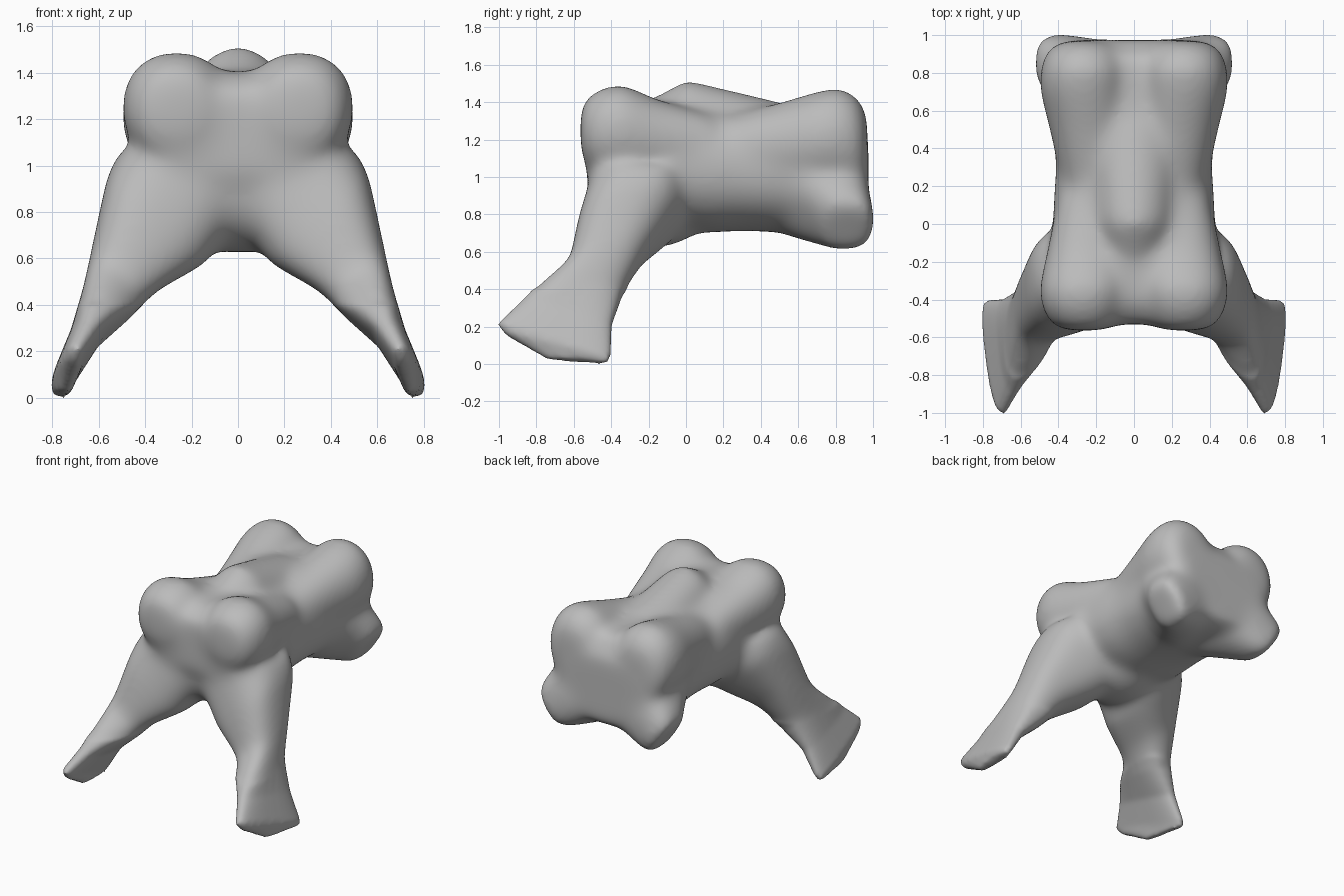
import bpy, bmesh, math
from mathutils import Vector, Matrix

cube = bpy.data.objects.get("Cube")
if cube:
    bpy.data.objects.remove(cube, do_unlink=True)

grey = bpy.data.materials.new("bone grey")
grey.use_nodes = True
grey.diffuse_color = (0.5, 0.5, 0.5, 1)
grey.node_tree.nodes["Principled BSDF"].inputs["Base Color"].default_value = grey.diffuse_color

SIDES = 32
bm = bmesh.new()


def loft(sections, power, mirror=1):
    """Skin superellipse rings given as (centre, half axis, half axis)."""
    rings = []
    for c, a, b in sections:
        ring = []
        for i in range(SIDES):
            t = 2 * math.pi * i / SIDES
            u, v = [math.copysign(abs(f) ** power, f) for f in (math.cos(t), math.sin(t))]
            p = Vector(c) + u * Vector(a) + v * Vector(b)
            p.x *= mirror
            ring.append(bm.verts.new(p))
        rings.append(ring)
    faces = [bm.faces.new(rings[0]), bm.faces.new(rings[-1][::-1])]
    for r, s in zip(rings, rings[1:]):
        for i in range(SIDES):
            j = (i + 1) % SIDES
            faces.append(bm.faces.new((r[i], s[i], s[j], r[j])))
    bmesh.ops.recalc_face_normals(bm, faces=faces)


def upright(stations, power, mirror=1):
    """Loft along y from (x, y, half width, bottom, top)."""
    loft([((x, y, (lo + hi) / 2), (w, 0, 0), (0, 0, (hi - lo) / 2))
          for x, y, w, lo, hi in stations], power, mirror)


# Trunk
upright([(0, -0.53, 0.34, 0.95, 1.32), (0, -0.42, 0.4, 0.85, 1.4), (0, -0.2, 0.43, 0.75, 1.41),
         (0, 0.1, 0.43, 0.7, 1.39), (0, 0.3, 0.415, 0.71, 1.37), (0, 0.6, 0.43, 0.7, 1.37),
         (0, 0.88, 0.4, 0.7, 1.36), (0, 0.975, 0.33, 0.74, 1.22)], 0.9)

# Low ridge along the back
upright([(0, -0.24, 0.12, 1.2, 1.39), (0, 0, 0.19, 1.2, 1.525), (0, 0.55, 0.2, 1.2, 1.39)], 1.15)

# Rounded underside where the legs meet
bmesh.ops.create_icosphere(bm, subdivisions=4, radius=1, matrix=Matrix.Translation(
    (0, -0.17, 0.91)) @ Matrix.Diagonal((0.32, 0.33, 0.29, 1)))

for side in (1, -1):
    # Upper front lobes, fading back into the trunk
    upright([(0.26, -0.565, 0.11, 1.14, 1.37), (0.265, -0.535, 0.175, 1.05, 1.425),
             (0.27, -0.45, 0.22, 1.02, 1.48), (0.265, -0.34, 0.24, 1.01, 1.5),
             (0.25, -0.15, 0.215, 1, 1.415), (0.22, 0.15, 0.18, 1, 1.33)], 0.9, side)
    # Upper rear lobes, fading forward
    upright([(0.2, 0.2, 0.18, 0.95, 1.32), (0.24, 0.5, 0.21, 0.95, 1.4),
             (0.265, 0.7, 0.235, 0.95, 1.46), (0.265, 0.82, 0.235, 0.95, 1.485),
             (0.265, 0.92, 0.2, 0.95, 1.43), (0.26, 0.97, 0.13, 0.95, 1.34)], 0.95, side)
    # Blunt lower rear lobes, pointing out and down
    loft([((0.1, 0.52, 1), (0, 0.4, 0), (0.2, 0, 0.25)),
          ((0.27, 0.71, 0.86), (0, 0.28, 0), (0.16, 0, 0.2)),
          ((0.41, 0.845, 0.76), (0, 0.165, 0), (0.105, 0, 0.155)),
          ((0.46, 0.865, 0.73), (0, 0.14, 0), (0.08, 0, 0.125))], 0.75, side)
    # Splayed front legs widening into thin fan feet
    loft([((0.2, -0.25, 1), (0, 0.26, 0), (0.305, 0, 0.08)),
          ((0.35, -0.3, 0.77), (0, 0.28, 0.03), (0.215, 0, 0.19)),
          ((0.49, -0.42, 0.56), (0, 0.21, 0.03), (0.14, 0, 0.1)),
          ((0.57, -0.56, 0.4), (0, 0.22, -0.03), (0.105, 0, 0.05)),
          ((0.655, -0.64, 0.27), (0.025, 0.245, -0.06), (0.065, 0, 0.025)),
          ((0.73, -0.705, 0.13), (0.035, 0.305, -0.085), (0.05, 0, 0.02)),
          ((0.745, -0.69, 0.09), (0.035, 0.28, -0.07), (0.046, 0, 0.02)),
          ((0.76, -0.58, 0.015), (0.018, 0.165, -0.012), (0.03, 0, 0.01))], 0.75, side)

mesh = bpy.data.meshes.new("body")
bm.to_mesh(mesh)
bm.free()
body = bpy.data.objects.new("body", mesh)
bpy.context.collection.objects.link(body)

# Fuse the parts into one skin
remesh = body.modifiers.new("fuse", "REMESH")
remesh.mode = "VOXEL"
remesh.voxel_size = 0.015
fused = bpy.data.meshes.new_from_object(body.evaluated_get(bpy.context.evaluated_depsgraph_get()))
body.modifiers.clear()

# Soften the joins, leaving the feet crisp
bm = bmesh.new()
bm.from_mesh(fused)
for height, passes in ((0.4, 60), (0, 4)):
    soft = [v for v in bm.verts if v.co.z > height]
    for _ in range(passes):
        bmesh.ops.smooth_vert(bm, verts=soft, factor=0.5, use_axis_x=True, use_axis_y=True, use_axis_z=True)
for f in bm.faces:
    f.smooth = True
    f.material_index = 0
bm.to_mesh(mesh)
bm.free()
mesh.materials.clear()
mesh.materials.append(grey)
